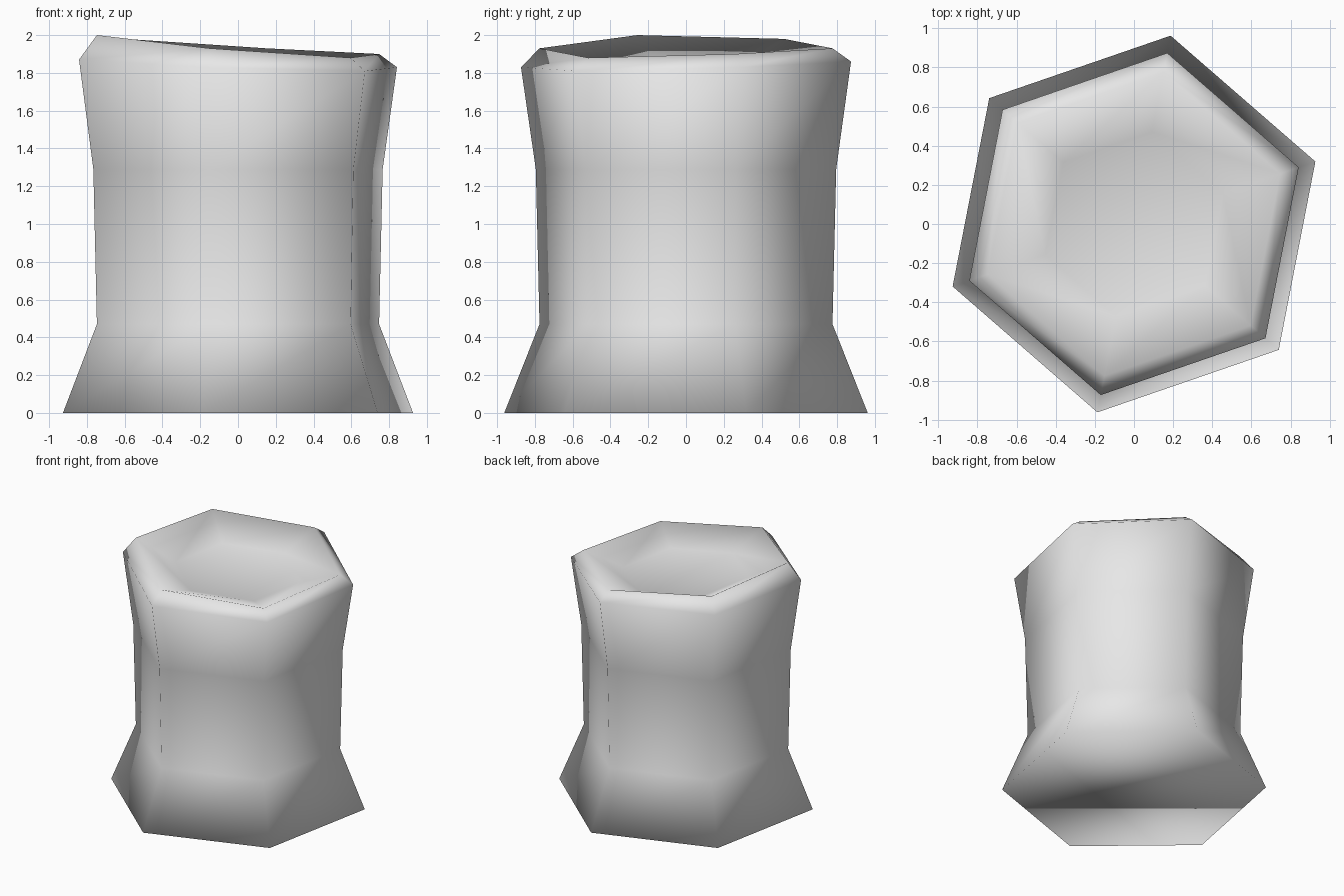
import bpy, bmesh
from math import cos, sin, radians

cube = bpy.data.objects.get("Cube")
if cube:
    bpy.data.objects.remove(cube)

# Plain grey stone
stone = bpy.data.materials.new("grey_stone")
stone.use_nodes = True
grey = (0.8, 0.8, 0.8, 1)
stone.diffuse_color = grey
stone.node_tree.nodes["Principled BSDF"].inputs["Base Color"].default_value = grey

# Hexagonal rings from base to basin: radius and the height of each corner
RINGS = [
    (0.98, [0] * 6),
    (0.79, [0.47] * 6),
    (0.81, [1.29] * 6),
    (0.89, [1.83, 1.86, 1.87, 1.87, 1.83, 1.81]),
    (0.79, [1.90, 1.93, 1.98, 2.00, 1.93, 1.88]),
    (0.48, [1.80, 1.82, 1.84, 1.84, 1.82, 1.80]),
]
START = 19


def ring(bm, radius, heights):
    return [bm.verts.new((radius * cos(radians(START + 60 * i)),
                          radius * sin(radians(START + 60 * i)), z))
            for i, z in enumerate(heights)]


bm = bmesh.new()
rings = [ring(bm, r, h) for r, h in RINGS]

# Flared wall, bevelled lip and sloping basin wall
for low, high in zip(rings, rings[1:]):
    for i in range(6):
        j = (i + 1) % 6
        bm.faces.new((low[i], low[j], high[j], high[i]))

# Underside and basin floor
bm.faces.new(rings[0][::-1])
bm.faces.new(rings[-1])

for face in bm.faces:
    face.smooth = True

mesh = bpy.data.meshes.new("hexagonal_pedestal")
bm.to_mesh(mesh)
bm.free()
mesh.materials.append(stone)
pedestal = bpy.data.objects.new("hexagonal_pedestal", mesh)
bpy.context.scene.collection.objects.link(pedestal)
